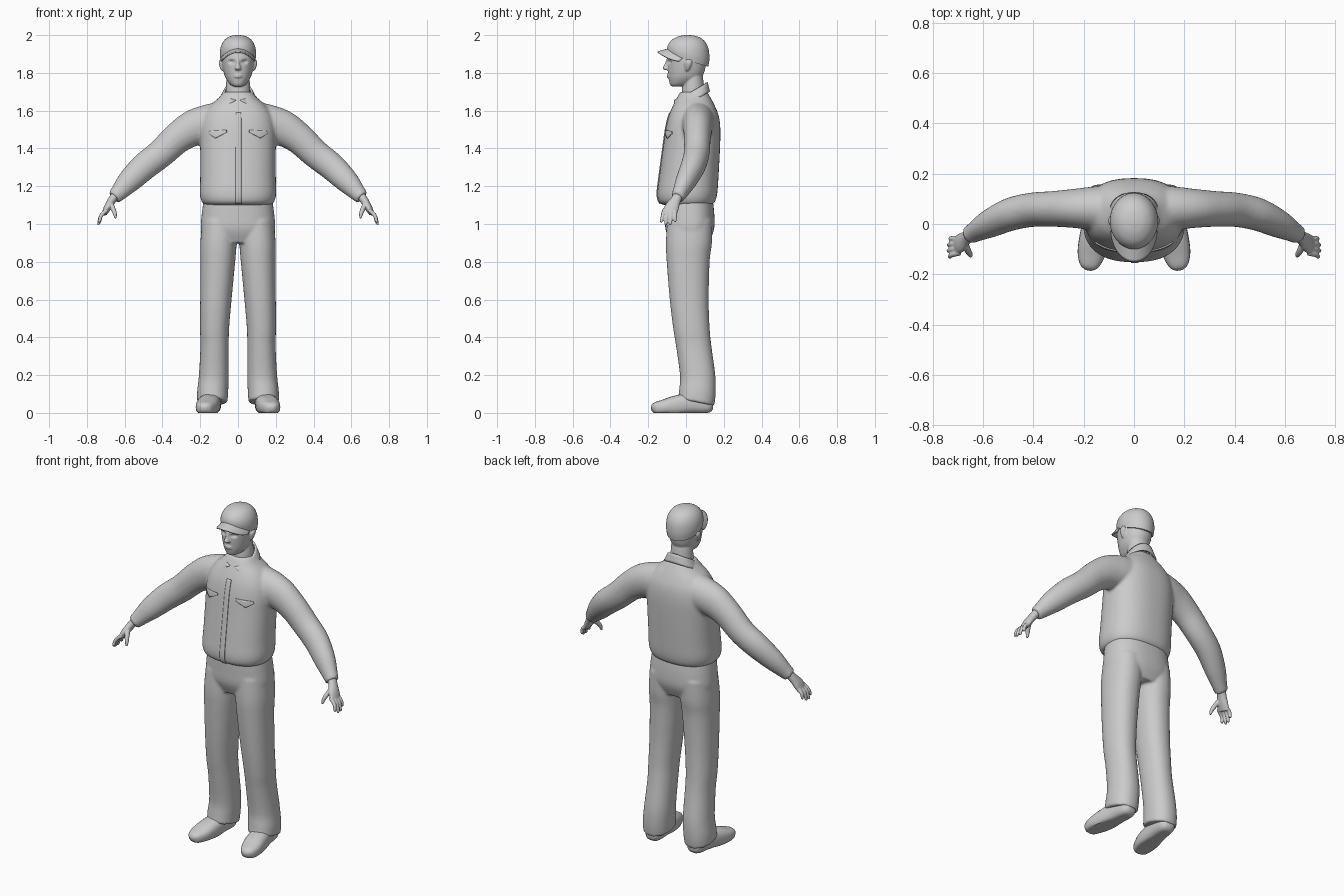
import bpy, bmesh, math
from mathutils import Vector

mat = bpy.data.materials.new("plain_grey")
mat.diffuse_color = (0.6, 0.6, 0.6, 1)


def spline(rows, steps):
    """Smoothly interpolate rows of numbers (Catmull-Rom)."""
    out = []
    for i in range(len(rows) - 1):
        a, b, c, d = (rows[min(max(i + k, 0), len(rows) - 1)] for k in (-1, 0, 1, 2))
        for s in range(steps):
            t = s / steps
            out.append([0.5 * (2 * q + (r - p) * t + (2 * p - 5 * q + 4 * r - w) * t * t
                               + (3 * q - p - 3 * r + w) * t ** 3)
                        for p, q, r, w in zip(a, b, c, d)])
    return out + [list(rows[-1])]


def oval(n, p):
    for i in range(n):
        a = math.tau * i / n
        c, s = math.cos(a), math.sin(a)
        yield math.copysign(abs(c) ** (2 / p), c), math.copysign(abs(s) ** (2 / p), s)


def skin(bm, rings, mirror=False):
    for side in ((1, -1) if mirror else (1,)):
        vs = [[bm.verts.new((p[0] * side, p[1], max(p[2], 0))) for p in r] for r in rings]
        n = len(vs[0])
        for a, b in zip(vs, vs[1:]):
            for i in range(n):
                bm.faces.new((a[i], a[(i + 1) % n], b[(i + 1) % n], b[i]))
        bm.faces.new(vs[0])
        bm.faces.new(vs[-1])


def stack(bm, rows, mirror=False, n=40, p=2.0, steps=5):
    """Level rings: x centre, y front, y back, z, half width, tilt."""
    rings = []
    for x, yf, yb, z, rx, tilt in spline(rows, steps):
        cy, ry = (yf + yb) / 2, (yb - yf) / 2
        rings.append([(x + rx * c, cy + ry * s, z - tilt * (cy + ry * s)) for c, s in oval(n, p)])
    skin(bm, rings, mirror)


def tube(bm, rows, ref=(0, 1, 0), mirror=True, n=24, p=2.0, steps=5):
    """Rings square to a path: x, y, z, thickness radius, width radius along ref."""
    pts = spline(rows, steps)
    rings = []
    for i, (x, y, z, ra, rb) in enumerate(pts):
        t = (Vector(pts[min(i + 1, len(pts) - 1)][:3]) - Vector(pts[max(i - 1, 0)][:3])).normalized()
        s = Vector(ref)
        s = (s - t * s.dot(t)).normalized()
        u = t.cross(s)
        rings.append([Vector((x, y, z)) + u * (ra * c) + s * (rb * d) for c, d in oval(n, p)])
    skin(bm, rings, mirror)


def finish(name, bm, voxel=0, smooth=3):
    bmesh.ops.recalc_face_normals(bm, faces=bm.faces)
    me = bpy.data.meshes.new(name)
    bm.to_mesh(me)
    bm.free()
    me.materials.append(mat)
    me.shade_smooth()
    me.set_sharp_from_angle(angle=math.radians(45))
    ob = bpy.data.objects.new(name, me)
    bpy.context.collection.objects.link(ob)
    if voxel:   # fuse overlapping parts into one skin
        m = ob.modifiers.new("fuse", 'REMESH')
        m.mode, m.voxel_size, m.use_smooth_shade = 'VOXEL', voxel, True
        m = ob.modifiers.new("soften", 'SMOOTH')
        m.factor, m.iterations = 0.5, smooth
    return ob


def sheet(name, f, nu, nv, thick, wrap=None, mirror=False):
    """Thin plate from a function of u, v in 0..1, optionally laid on a surface."""
    bm = bmesh.new()
    g = [[bm.verts.new(f(i / nu, j / nv)) for i in range(nu + 1)] for j in range(nv + 1)]
    for j in range(nv):
        for i in range(nu):
            bm.faces.new((g[j][i], g[j][i + 1], g[j + 1][i + 1], g[j + 1][i]))
    ob = finish(name, bm)
    if mirror:
        ob.modifiers.new("mirror", 'MIRROR').use_mirror_merge = False
    if wrap:
        m = ob.modifiers.new("lay", 'SHRINKWRAP')
        m.target, m.wrap_mode, m.offset = wrap, 'ABOVE_SURFACE', 0.002
    m = ob.modifiers.new("thickness", 'SOLIDIFY')
    m.thickness, m.offset = thick, 0
    return ob


# Jacket: body and sleeves
bm = bmesh.new()
stack(bm, [(0, -.115, .13, 1.10, .17, 0), (0, -.143, .152, 1.115, .19, 0),
           (0, -.152, .165, 1.16, .202, 0), (0, -.142, .172, 1.25, .2, 0),
           (0, -.122, .18, 1.40, .2, 0), (0, -.108, .182, 1.50, .2, 0),
           (0, -.092, .174, 1.57, .185, 0), (0, -.07, .153, 1.625, .15, 0),
           (0, -.05, .132, 1.665, .105, 0), (0, -.03, .112, 1.70, .075, 0)], n=64, p=2.4)
tube(bm, [(.05, .06, 1.55, .10, .08), (.14, .062, 1.535, .102, .088), (.235, .062, 1.508, .096, .078),
          (.32, .06, 1.455, .083, .071), (.41, .056, 1.372, .076, .068),
          (.495, .037, 1.305, .073, .065), (.575, .0, 1.228, .063, .055),
          (.63, -.03, 1.168, .046, .041), (.657, -.045, 1.14, .038, .036)], n=32)
jacket = finish("jacket", bm, .009, 4)

# Pocket flaps and front placket
sheet("pocket_flap", lambda u, v: (.06 + .125 * u, -.11,
      1.497 - v * (.012 + .03 * (1 - abs(2 * u - 1)))), 12, 4, .006, jacket, True)
sheet("front_placket", lambda u, v: (-.012 + .03 * u, -.13, 1.115 + .49 * v), 3, 40, .005, jacket)


# Folded shirt collar, open at the front
def collar_point(u, v):
    a = math.radians((2 * u - 1) * (170 - 38 * v))
    s = (1 - math.cos(a)) / 2
    ry = .074 + .02 * s + v * (.012 + .02 * s)
    return ((.07 + .026 * v) * math.sin(a), .036 + ry * math.cos(a),
            1.75 - .095 * s - v * (.05 - .004 * s))


sheet("collar", collar_point, 48, 4, .01)

# Trousers: hips and legs
bm = bmesh.new()
stack(bm, [(0, -.112, .14, 1.14, .18, 0), (0, -.112, .15, 1.05, .192, 0),
           (0, -.108, .148, .97, .196, 0), (0, -.08, .12, .90, .17, 0)], n=64, p=2.4)
stack(bm, [(.095, -.10, .14, 1.02, .095, 0), (.103, -.106, .137, .9, .096, 0),
           (.107, -.102, .125, .8, .092, 0), (.117, -.086, .12, .6, .083, 0),
           (.124, -.068, .125, .45, .077, 0), (.124, -.052, .135, .35, .075, 0),
           (.128, -.032, .155, .2, .079, 0), (.134, -.036, .157, .12, .082, .1),
           (.136, -.042, .15, .068, .08, .2)], mirror=True, p=2.2)
finish("trousers", bm, .008, 3)

# Shoes
bm = bmesh.new()
tube(bm, [(.135, .142, .045, .025, .025), (.137, .115, .045, .047, .047), (.145, .03, .05, .055, .055),
          (.158, -.06, .038, .052, .06), (.17, -.12, .03, .04, .055),
          (.178, -.165, .024, .03, .038), (.181, -.182, .02, .012, .014)], ref=(1, 0, 0), p=2.6)
finish("shoes", bm)

# Hands: palm, fingers and thumb
bm = bmesh.new()
tube(bm, [(.645, -.038, 1.16, .024, .026), (.668, -.055, 1.125, .022, .028),
          (.69, -.075, 1.088, .02, .038), (.707, -.086, 1.055, .014, .037)])
for y0, y1, x1, z1 in ((-.115, -.13, .733, 1.015), (-.096, -.107, .738, 1.003),
                       (-.076, -.083, .737, 1.003), (-.058, -.058, .73, 1.017)):
    tube(bm, [(.693, y0, 1.075, .011, .011), (.724, (y0 + y1) / 2, 1.045, .0105, .0105),
              (x1, y1, z1, .008, .008), (x1, y1, z1 - .007, .004, .004)], n=12)
tube(bm, [(.675, -.075, 1.11, .014, .016), (.661, -.105, 1.08, .013, .014),
          (.652, -.121, 1.055, .011, .011), (.648, -.128, 1.03, .006, .006)], n=12)
finish("hands", bm, .004, 2)

# Head: skull with eye hollows, neck, nose, lips and ears
bm = bmesh.new()
stack(bm, [(0, -.075, -.02, 1.728, .022, 0), (0, -.085, .025, 1.74, .042, 0),
           (0, -.092, .075, 1.77, .064, 0), (0, -.095, .095, 1.80, .075, 0),
           (0, -.098, .105, 1.84, .083, 0), (0, -.1, .11, 1.88, .086, 0),
           (0, -.085, .1, 1.93, .078, 0), (0, -.05, .07, 1.96, .05, 0)], n=64, p=2.15, steps=6)
for v in bm.verts:
    d = math.hypot((abs(v.co.x) - .034) / .02, (v.co.z - 1.859) / .014)
    if v.co.y < 0 and d < 1:
        v.co.y += .013 * (1 - d * d)
stack(bm, [(0, -.02, .1, 1.60, .068, 0), (0, -.022, .098, 1.70, .065, 0),
           (0, -.015, .092, 1.76, .062, 0), (0, -.01, .085, 1.80, .06, 0)])
stack(bm, [(0, -.103, -.08, 1.875, .007, 0), (0, -.114, -.08, 1.845, .01, 0),
           (0, -.124, -.08, 1.825, .017, 0), (0, -.112, -.08, 1.815, .013, 0)], n=16)
for z in (1.779, 1.789):
    stack(bm, [(0, -.097, -.07, z - .005, .014, 0), (0, -.102, -.07, z, .025, 0),
               (0, -.097, -.07, z + .005, .016, 0)], n=20)
stack(bm, [(.079, -.002, .012, 1.81, .008, 0), (.087, -.006, .024, 1.83, .01, 0),
           (.092, -.007, .034, 1.856, .01, 0), (.089, .004, .028, 1.872, .006, 0)],
      mirror=True, n=16)
finish("head", bm, .0045, 2)

# Cap crown and curved brim
bm = bmesh.new()
stack(bm, [(0, -.096, .118, 1.868, .092, .3), (0, -.1, .124, 1.905, .096, .22),
           (0, -.093, .118, 1.943, .09, .1), (0, -.073, .096, 1.974, .072, .03),
           (0, -.04, .06, 1.993, .044, 0), (0, -.005, .02, 2.0, .012, 0)], n=48)
finish("cap_crown", bm)


def brim_point(u, v):
    a = math.radians((2 * u - 1) * 78)
    return ((.09 + .002 * v) * math.sin(a), -.088 * math.cos(a) - v * .062 * math.cos(a) ** .8,
            1.928 - .052 * math.sin(a) ** 2 - .018 * v)


sheet("cap_brim", brim_point, 28, 6, .007)
